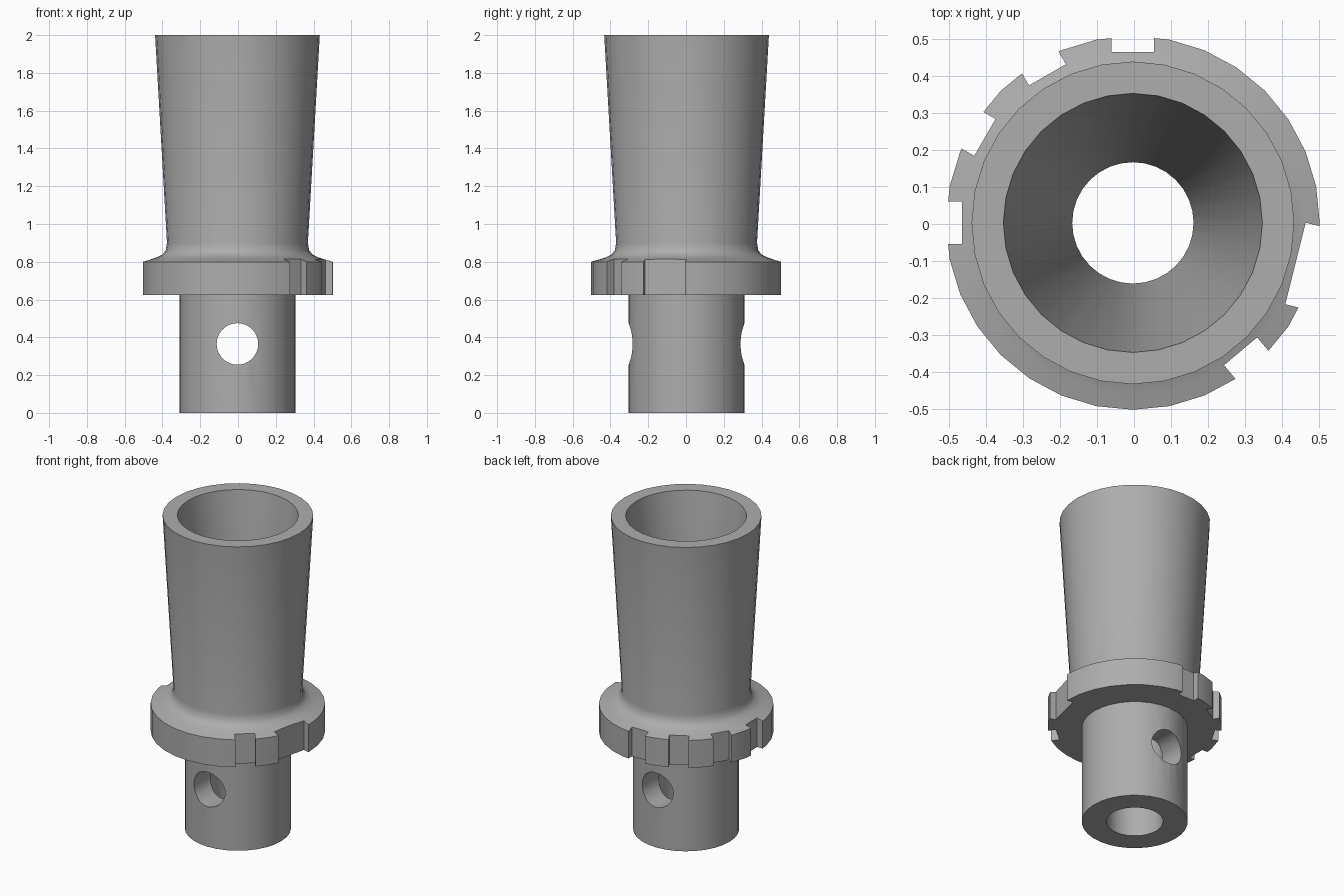
import bpy
import bmesh
import math
from mathutils import Matrix, Vector

cube = bpy.data.objects.get("Cube")
if cube:
    bpy.data.objects.remove(cube, do_unlink=True)

SIDES = 32
CENTRE = Vector((-0.003, 0.003, 0))

# Single grey material
grey = bpy.data.materials.new("plain grey")
grey.use_nodes = True
colour = (0.42, 0.42, 0.42, 1)
grey.diffuse_color = colour
grey.node_tree.nodes["Principled BSDF"].inputs["Base Color"].default_value = colour


def make_object(name, bm):
    bmesh.ops.recalc_face_normals(bm, faces=bm.faces)
    mesh = bpy.data.meshes.new(name)
    bm.to_mesh(mesh)
    bm.free()
    obj = bpy.data.objects.new(name, mesh)
    bpy.context.collection.objects.link(obj)
    obj.location = CENTRE
    mesh.materials.append(grey)
    return obj


def lathe(name, profile):
    bm = bmesh.new()
    verts = [bm.verts.new((r, 0, z)) for r, z in profile]
    edges = [bm.edges.new((a, b)) for a, b in zip(verts, verts[1:] + verts[:1])]
    bmesh.ops.spin(bm, geom=verts + edges, cent=(0, 0, 0), axis=(0, 0, 1),
                   angle=math.tau, steps=SIDES, use_merge=False)
    bmesh.ops.remove_doubles(bm, verts=bm.verts, dist=0.0005)
    return make_object(name, bm)


def notch_cutter(angle, width, floor):
    # Upright box whose inner face lies at the floor radius
    depth = 0.2
    bm = bmesh.new()
    matrix = (Matrix.Rotation(math.radians(angle), 4, 'Z')
              @ Matrix.Translation((floor + depth / 2, 0, 0.72))
              @ Matrix.Diagonal((depth, width, 0.26, 1)))
    bmesh.ops.create_cube(bm, size=1, matrix=matrix)
    return make_object("notch_cutter", bm)


def hole_cutter(radius, height):
    bm = bmesh.new()
    matrix = Matrix.Translation((0, 0, height)) @ Matrix.Rotation(math.pi / 2, 4, 'X')
    bmesh.ops.create_cone(bm, cap_ends=True, segments=SIDES, radius1=radius,
                          radius2=radius, depth=1.2, matrix=matrix)
    return make_object("cross_hole_cutter", bm)


# Hollow socket: spigot, collar, fillet, flared cup and tapered bore
profile = [(0.164, 0), (0.307, 0), (0.307, 0.625), (0.505, 0.625), (0.505, 0.80),
           (0.46, 0.813), (0.425, 0.824), (0.398, 0.838), (0.38, 0.86), (0.373, 0.90),
           (0.436, 2), (0.35, 2), (0.164, 0.625)]
socket = lathe("flared_socket", profile)

# Collar notches (angle, width, floor radius) and the cross hole
notches = [(a, 0.115, 0.462) for a in (90, 120, 150, 180)]
notches += [(-50, 0.117, 0.453), (-14, 0.227, 0.453)]
cutters = [notch_cutter(*n) for n in notches] + [hole_cutter(0.11, 0.365)]

bpy.ops.object.select_all(action='DESELECT')
socket.select_set(True)
bpy.context.view_layer.objects.active = socket
for cutter in cutters:
    cut = socket.modifiers.new("cut", 'BOOLEAN')
    cut.operation = 'DIFFERENCE'
    cut.solver = 'EXACT'
    cut.object = cutter
    bpy.ops.object.modifier_apply(modifier=cut.name)
    bpy.data.objects.remove(cutter, do_unlink=True)

bpy.ops.object.shade_smooth_by_angle(angle=math.radians(30))
